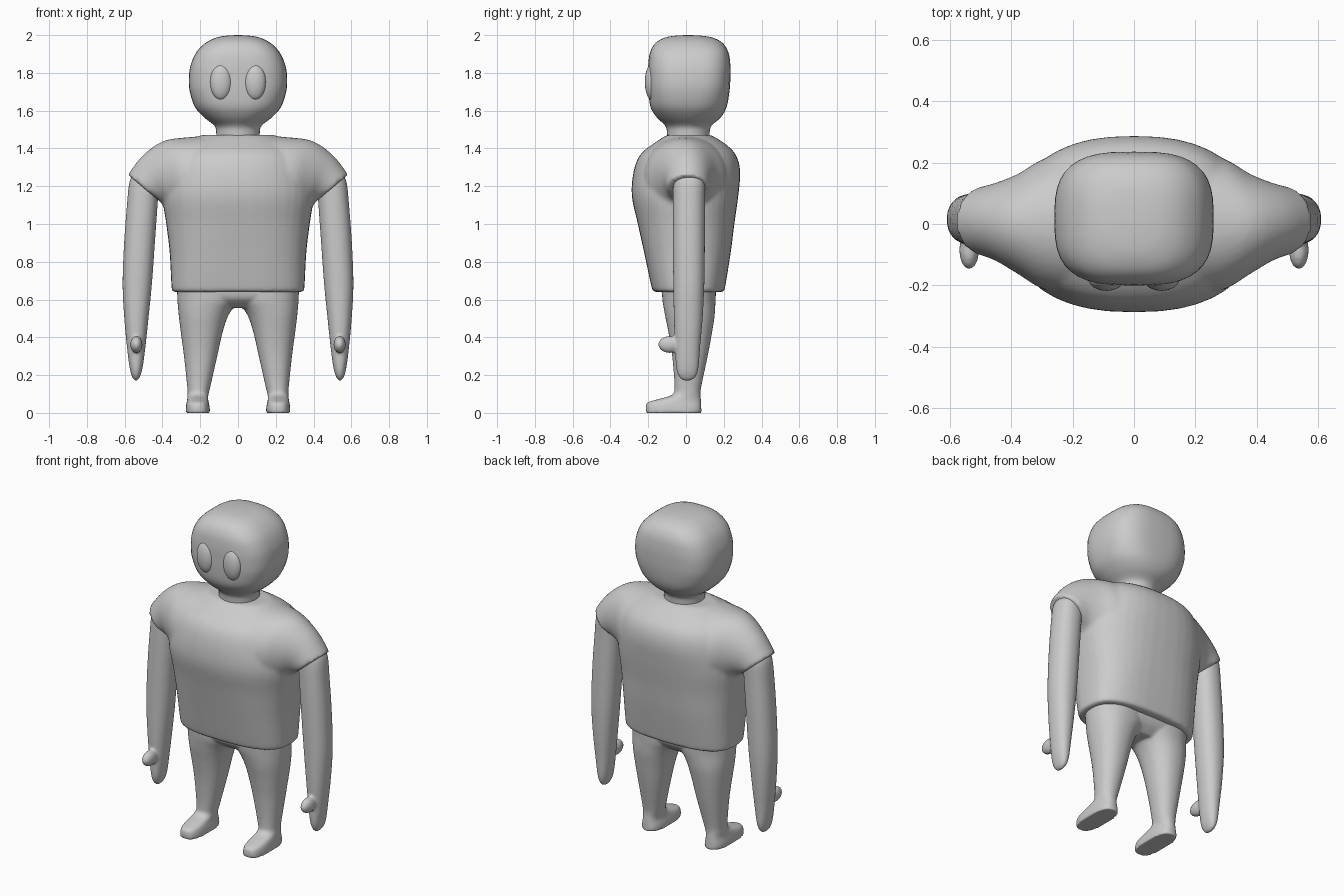
import bpy, bmesh, math

if "Cube" in bpy.data.objects:
    bpy.data.objects.remove(bpy.data.objects["Cube"])


def spline(a, b, c, d, t):
    """Catmull-Rom blend of four ring descriptions."""
    return [0.5 * (2 * q + (r - p) * t + (2 * p - 5 * q + 4 * r - s) * t * t
                   + (3 * q - p - 3 * r + s) * t ** 3) for p, q, r, s in zip(a, b, c, d)]


def loft(bm, rings, side=1, n=40, steps=4):
    """Rings: (xa, za, xb, zb, y_front, y_back, exponent), a and b being opposite ends in x-z."""
    path = []
    for i in range(len(rings) - 1):
        four = [rings[max(i - 1, 0)], rings[i], rings[i + 1], rings[min(i + 2, len(rings) - 1)]]
        path += [spline(*four, k / steps) for k in range(steps)]
    path.append(rings[-1])
    loops = []
    for xa, za, xb, zb, y0, y1, e in path:
        loop = []
        for k in range(n):
            t = 2 * math.pi * k / n
            u, v = [math.copysign(abs(f) ** (2 / e), f) for f in (math.cos(t), math.sin(t))]
            x = (xa + xb) / 2 + u * (xb - xa) / 2
            z = (za + zb) / 2 + u * (zb - za) / 2
            loop.append(bm.verts.new((side * x, (y0 + y1) / 2 + v * (y1 - y0) / 2, z)))
        loops.append(loop)
    for a, b in zip(loops, loops[1:]):
        for k in range(n):
            bm.faces.new((a[k], a[(k + 1) % n], b[(k + 1) % n], b[k]))
    bm.faces.new(loops[0])
    bm.faces.new(loops[-1])


def level(rows):
    """Horizontal rings from (z, x0, x1, y0, y1, exponent)."""
    return [(x0, z, x1, z, y0, y1, e) for z, x0, x1, y0, y1, e in rows]


def centred(rows):
    """Horizontal rings from (z, half_width, y0, y1, exponent)."""
    return level([(z, -w, w, y0, y1, e) for z, w, y0, y1, e in rows])


def ball(bm, centre, radii):
    made = bmesh.ops.create_uvsphere(bm, u_segments=32, v_segments=20, radius=1)["verts"]
    bmesh.ops.scale(bm, vec=radii, verts=made)
    bmesh.ops.translate(bm, vec=centre, verts=made)


def finish(name, bm, voxel=0, smooth=0):
    bmesh.ops.recalc_face_normals(bm, faces=bm.faces)
    mesh = bpy.data.meshes.new(name)
    bm.to_mesh(mesh)
    bm.free()
    obj = bpy.data.objects.new(name, mesh)
    bpy.context.collection.objects.link(obj)
    bpy.ops.object.select_all(action='DESELECT')
    obj.select_set(True)
    bpy.context.view_layer.objects.active = obj
    bpy.ops.object.shade_smooth_by_angle(angle=math.radians(50))
    if voxel:  # fuse overlapping pieces and soften the joins
        m = obj.modifiers.new("fuse", 'REMESH')
        m.mode, m.voxel_size, m.use_smooth_shade = 'VOXEL', voxel, True
        m = obj.modifiers.new("soften", 'SMOOTH')
        m.factor, m.iterations = 0.5, smooth


# head with neck
bm = bmesh.new()
loft(bm, centred([
    (1.42, .115, -.10, .125, 2), (1.48, .115, -.10, .125, 2), (1.52, .125, -.11, .135, 2),
    (1.565, .18, -.155, .185, 2.3), (1.62, .228, -.188, .215, 2.6), (1.70, .255, -.198, .23, 2.9),
    (1.77, .26, -.2, .235, 3), (1.84, .251, -.2, .235, 3), (1.91, .22, -.19, .224, 3),
    (1.96, .17, -.16, .192, 2.8), (1.987, .115, -.11, .14, 2.5), (1.997, .06, -.055, .08, 2.2),
    (2.0, .004, .008, .016, 2)]))
finish("head", bm)

# eyes
for side, label in ((1, "left"), (-1, "right")):
    bm = bmesh.new()
    ball(bm, (side * .09, -.18, 1.752), (.058, .038, .095))
    finish(label + "_eye", bm)

# shirt: trunk fused with two drooping sleeves
bm = bmesh.new()
loft(bm, centred([
    (.64, .345, -.17, .20, 2.8), (.665, .352, -.182, .207, 2.8), (.85, .362, -.222, .237, 2.7),
    (1.0, .38, -.255, .256, 2.5), (1.15, .40, -.287, .277, 2.4), (1.28, .375, -.277, .287, 2.4),
    (1.37, .34, -.24, .262, 2.4), (1.43, .28, -.165, .20, 2.3), (1.472, .19, -.10, .13, 2.2)]))
for side in (1, -1):
    loft(bm, [(.08, 1.472, .08, 1.0, -.24, .25, 2.2), (.28, 1.458, .27, 1.02, -.22, .22, 2.1),
              (.40, 1.437, .35, 1.05, -.165, .165, 2), (.505, 1.362, .385, 1.09, -.12, .135, 2),
              (.583, 1.262, .415, 1.12, -.10, .12, 2)], side)
finish("shirt", bm, .012, 5)

# arms with thumbs
for side, label in ((1, "left"), (-1, "right")):
    bm = bmesh.new()
    loft(bm, level([
        (1.27, .45, .55, -.05, .085, 2), (1.22, .42, .575, -.066, .10, 2.2),
        (1.1, .426, .588, -.07, .10, 2.2), (.9, .44, .603, -.07, .10, 2.2),
        (.68, .456, .611, -.067, .097, 2.2), (.5, .474, .602, -.064, .088, 2.2),
        (.35, .49, .588, -.058, .075, 2.2), (.24, .505, .574, -.052, .066, 2.2),
        (.19, .52, .56, -.036, .05, 2.2), (.17, .535, .545, -.012, .022, 2)]), side)
    ball(bm, (side * .538, -.085, .362), (.032, .062, .045))
    finish(label + "_arm", bm, .008, 3)

# trousers and feet: two legs fused to the hips
bm = bmesh.new()
loft(bm, centred([(.555, .27, -.06, .10, 2.2), (.60, .31, -.115, .145, 2.4),
                  (.65, .322, -.13, .16, 2.6), (.72, .325, -.13, .16, 2.6)]))
for side in (1, -1):
    loft(bm, level([
        (0, .148, .277, -.212, .082, 2.8), (.03, .15, .276, -.213, .081, 2.8),
        (.055, .155, .272, -.203, .08, 2.6), (.072, .158, .269, -.15, .079, 2.4),
        (.095, .157, .267, -.075, .077, 2.2), (.14, .146, .269, -.061, .081, 2.2),
        (.3, .11, .286, -.073, .115, 2.2), (.42, .083, .302, -.092, .137, 2.2),
        (.5, .058, .312, -.108, .15, 2.2), (.55, .03, .317, -.117, .154, 2.2),
        (.60, -.01, .321, -.125, .157, 2.2), (.68, -.02, .324, -.13, .16, 2.3)]), side)
finish("trousers_and_feet", bm, .008, 4)
